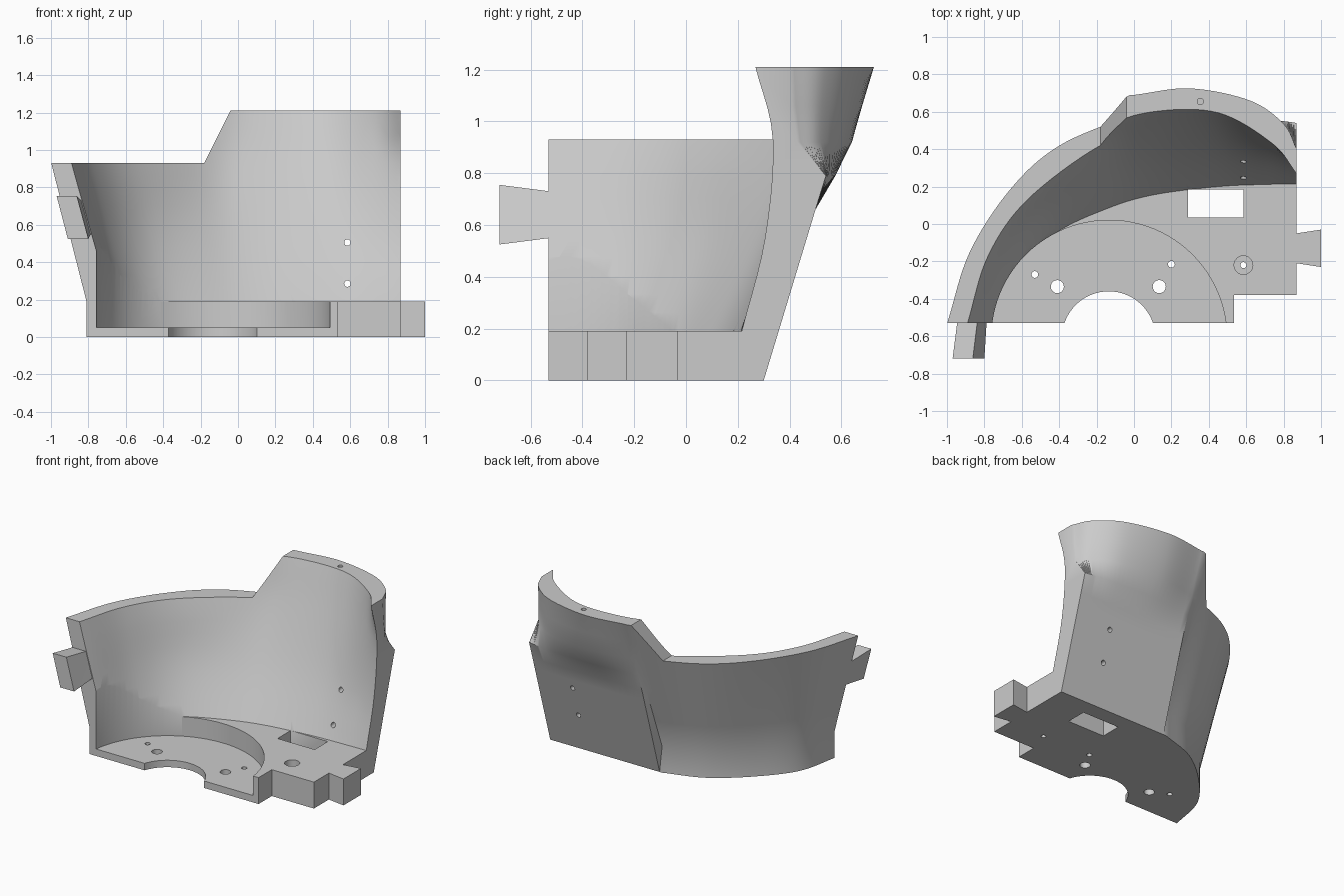
import bpy, bmesh, math
from mathutils import Vector

if "Cube" in bpy.data.objects:
    bpy.data.objects.remove(bpy.data.objects["Cube"], do_unlink=True)

grey = bpy.data.materials.new("plain grey")
grey.use_nodes = True
grey.diffuse_color = (0.6, 0.6, 0.6, 1)
grey.node_tree.nodes["Principled BSDF"].inputs["Base Color"].default_value = grey.diffuse_color

FRONT, RIGHT, FLOOR, TOP = -0.53, 0.87, 0.19, 1.21


def spline(points, steps):
    """Smooth curve through the given points."""
    pts = [Vector(p) for p in points]
    ext = [2 * pts[0] - pts[1]] + pts + [2 * pts[-1] - pts[-2]]
    out = []
    for a, b, c, d in zip(ext, ext[1:], ext[2:], ext[3:]):
        for i in range(steps):
            t = i / steps
            out.append(b + (c - a) * t / 2 + (a * 2 - b * 5 + c * 4 - d) * t**2 / 2
                       + (b * 3 - a - c * 3 + d) * t**3 / 2)
    return out + [pts[-1]]


def make_object(name, bm):
    bmesh.ops.recalc_face_normals(bm, faces=bm.faces)
    mesh = bpy.data.meshes.new(name)
    bm.to_mesh(mesh)
    bm.free()
    mesh.materials.append(grey)
    obj = bpy.data.objects.new(name, mesh)
    bpy.context.collection.objects.link(obj)
    return obj


def loft(name, rings):
    """Closed solid through rings of equal point count."""
    bm = bmesh.new()
    rows = [[bm.verts.new(p) for p in ring] for ring in rings]
    n = len(rows[0])
    for low, high in zip(rows, rows[1:]):
        for i in range(n):
            j = (i + 1) % n
            bm.faces.new((low[i], low[j], high[j], high[i]))
    bm.faces.new(rows[0])
    bm.faces.new(rows[-1])
    bmesh.ops.triangulate(bm, faces=[f for f in bm.faces if len(f.verts) == 4])
    return make_object(name, bm)


def prism(name, outline, axis, start, end):
    """Outline extruded along the y or z axis."""
    place = (lambda a, b, c: (a, c, b)) if axis == "y" else (lambda a, b, c: (a, b, c))
    return loft(name, [[place(a, b, c) for a, b in outline] for c in (start, end)])


def circle(x, y, radius, sides=32):
    return [(x + radius * math.cos(math.tau * i / sides),
             y + radius * math.sin(math.tau * i / sides)) for i in range(sides)]


def box(x0, x1, y0, y1):
    return [(x0, y0), (x1, y0), (x1, y1), (x0, y1)]


def cut(target, cutter):
    cutter.hide_render = True
    mod = target.modifiers.new("cut", "BOOLEAN")
    mod.operation, mod.solver, mod.object = "DIFFERENCE", "EXACT", cutter
    bpy.context.view_layer.objects.active = target
    bpy.ops.object.modifier_apply(modifier=mod.name)
    bpy.data.objects.remove(cutter, do_unlink=True)


# Outer skin: round side flaring outward, flat leaning back that swells into the tall rim
side_low = [(-.81, FRONT), (-.74, -.24), (-.55, 0), (-.3, .2), (-.02, .3)]
side_high = [(-1.07, FRONT), (-.93, -.115), (-.7, .26), (-.44, .5), (-.02, .69)]
back_x = [0, .3, .62, .8, RIGHT]
back_y = {z: [.3 + .303 * z] * 5 for z in (0, FLOOR, .4, .57, .66)}
back_y[.79] = [.545, .575, .57, .55, .54]
back_y[.92] = [.585, .64, .61, .52, .43]
back_y[1.06] = [.635, .68, .635, .525, .41]
back_y[TOP] = [.69, .725, .66, .535, .4]
rings = []
for z, ys in back_y.items():
    t = max(0, (z - FLOOR) / (TOP - FLOOR))
    side = [Vector(a).lerp(Vector(b), t) for a, b in zip(side_low, side_high)]
    line = spline(side, 8) + spline(list(zip(back_x, ys)), 8)
    rings.append([(p.x, p.y, z) for p in line] + [(RIGHT, FRONT, z)])
body = loft("curved_wall_and_floor", rings)

# Inner cavity, open to the front and right
inner = {
    FLOOR: [(-.68, FRONT), (-.59, -.24), (-.42, -.05), (-.15, .08),
            (.1, .155), (.45, .2), (.72, .212), (RIGHT, .215)],
    .55: [(-.783, FRONT), (-.69, -.2), (-.5, .06), (-.17, .26),
          (.1, .34), (.45, .36), (.72, .33), (RIGHT, .305)],
    .93: [(-.89, FRONT), (-.78, -.17), (-.57, .13), (-.18, .42),
          (.1, .5), (.45, .5), (.72, .4), (RIGHT, .335)],
    TOP: [(-.96, FRONT), (-.86, -.08), (-.6, .29), (-.18, .51),
          (.1, .6), (.45, .595), (.74, .43), (RIGHT, .268)],
}
columns = [spline([(*row[i], z) for z, row in inner.items()], 5) for i in range(8)]
rings = []
for level in zip(*columns):
    z = level[0].z
    line = spline(level, 8)
    rings.append([tuple(p) for p in line] + [(1.3, line[-1].y, z), (1.3, -1, z), (line[0].x, -1, z)])
rings.append([(x, y, 1.3) for x, y, z in rings[-1]])
cut(body, loft("cavity_cutter", rings))

# Lower rim on the round side, with a sloped step
step = [(-2, .93), (-.18, .93), (-.04, TOP), (0, 1.29), (-2, 1.29)]
cut(body, prism("rim_cutter", step, "y", -2, 2))

# Floor: notched corner, round recess, centre opening and rectangular slot
cut(body, prism("corner_cutter", box(.535, 2, -2, -.38), "z", -1, .6))
cut(body, prism("recess_cutter", circle(-.133, -.61, .63, 96), "z", .05, .6))
cut(body, prism("opening_cutter", circle(-.135, -.61, .25, 64), "z", -.1, .3))
cut(body, prism("slot_cutter", box(.29, .585, .035, .185), "z", -.1, .25))

# Screw holes in the floor, rim and back
for x, y, radius, bottom, top in [
        (-.53, -.27, .018, -.1, .3), (-.41, -.335, .035, -.1, .3),
        (.135, -.335, .035, -.1, .3), (.2, -.215, .018, -.1, .3),
        (.585, -.22, .05, .1, .3), (.585, -.22, .016, -.1, .3),
        (.355, .655, .017, 1.1, 1.3)]:
    cut(body, prism("hole_cutter", circle(x, y, radius, 24), "z", bottom, top))
for z in (.285, .505):
    cut(body, prism("hole_cutter", circle(.585, z, .017, 24), "y", 0, 1))

# Flared joining tongues at the front of the wall and the side of the floor
tongue = loft("wall_tongue", [
    [(-.97, -.72, .755), (-.862, -.72, .755), (-.8, -.72, .525), (-.91, -.72, .525)],
    [(-.945, -.525, .73), (-.838, -.525, .73), (-.788, -.525, .55), (-.898, -.525, .55)]])
tab = prism("floor_tab", [(RIGHT, -.21), (1, -.23), (1, -.03), (RIGHT, -.05)], "z", 0, FLOOR)

# Smooth curved skin with crisp edges
bpy.ops.object.select_all(action="DESELECT")
for obj in (body, tongue, tab):
    obj.select_set(True)
bpy.context.view_layer.objects.active = body
bpy.ops.object.shade_smooth_by_angle(angle=math.radians(30))
